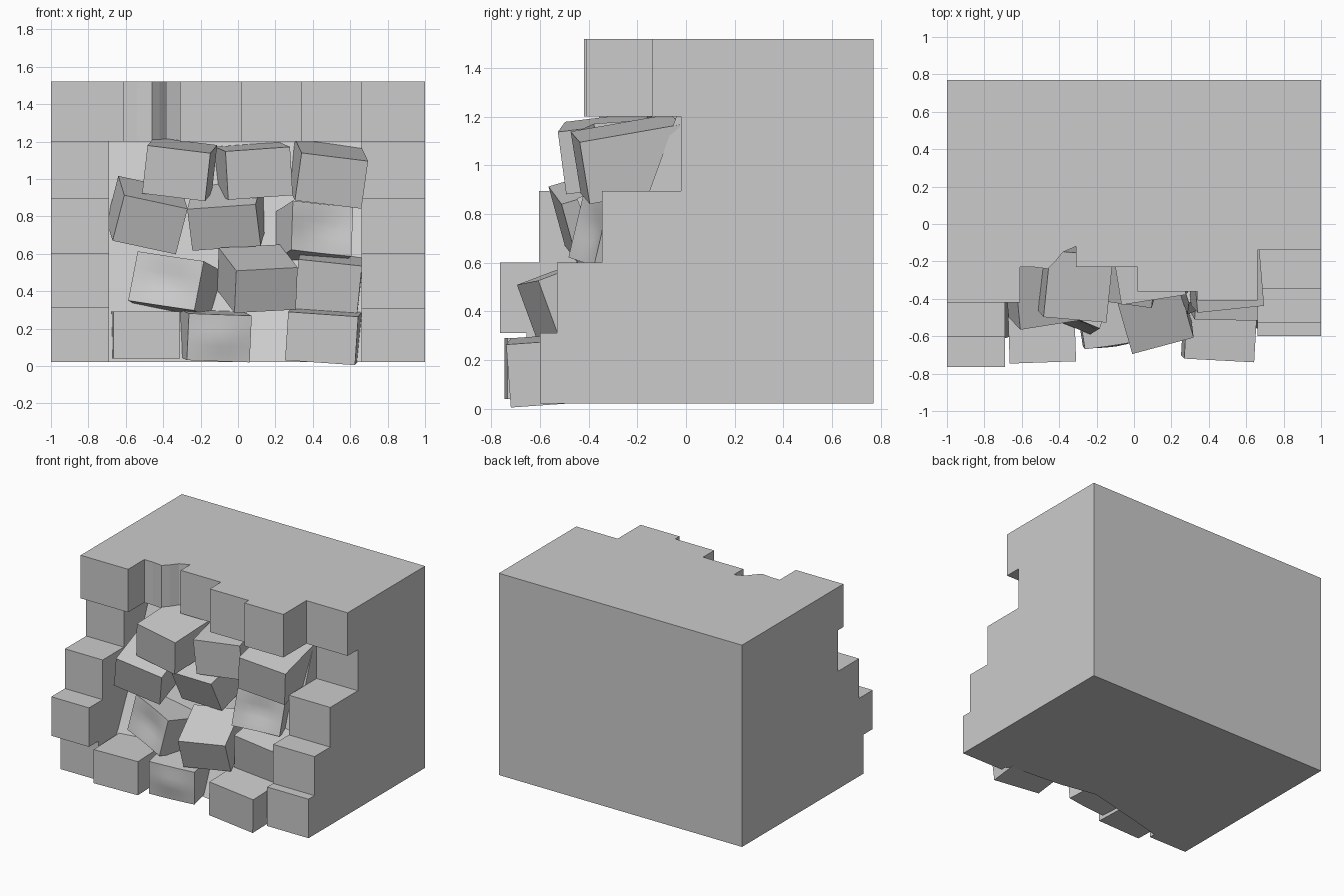
import bpy, bmesh, math
from mathutils import Matrix, Vector, Euler

if "Cube" in bpy.data.objects:
    bpy.data.objects.remove(bpy.data.objects["Cube"])

stone = bpy.data.materials.new("stone_grey")
stone.use_nodes = True
GREY = (0.6, 0.6, 0.6, 1)
stone.diffuse_color = GREY
stone.node_tree.nodes["Principled BSDF"].inputs["Base Color"].default_value = GREY

BACK, INNER, LEFT, RIGHT = 0.77, 0.05, -0.69, 0.66


def finish(name, bm, smooth=False):
    bmesh.ops.recalc_face_normals(bm, faces=bm.faces)
    mesh = bpy.data.meshes.new(name)
    bm.to_mesh(mesh)
    bm.free()
    mesh.materials.append(stone)
    obj = bpy.data.objects.new(name, mesh)
    bpy.context.collection.objects.link(obj)
    if smooth:
        bpy.ops.object.select_all(action="DESELECT")
        obj.select_set(True)
        bpy.context.view_layer.objects.active = obj
        bpy.ops.object.shade_smooth_by_angle(angle=math.radians(35))
    return obj


def slab(name, outline, low, high):
    """Plan outline raised between two heights."""
    bm = bmesh.new()
    face = bm.faces.new([bm.verts.new((x, y, low)) for x, y in outline])
    raised = bmesh.ops.extrude_face_region(bm, geom=[face])["geom"]
    verts = [v for v in raised if isinstance(v, bmesh.types.BMVert)]
    bmesh.ops.translate(bm, verts=verts, vec=(0, 0, high - low))
    return finish(name, bm)


# Wall courses with a column at each end, open in the middle
courses = [(0.02, -0.655, -0.60), (0.31, -0.765, -0.53),
           (0.60, -0.605, -0.345), (0.895, -0.355, -0.02)]
tops = [c[0] for c in courses[1:]] + [1.2]
for i, ((low, yl, yr), high) in enumerate(zip(courses, tops)):
    slab(f"wall_course_{i + 1}",
         [(-1, BACK), (-1, yl), (LEFT, yl), (LEFT, INNER),
          (RIGHT, INNER), (RIGHT, yr), (1, yr), (1, BACK)], low, high)

# Overhanging top course, with one worn block
steps = [(-1, -0.42), (-0.61, -0.42), (-0.61, -0.23), (-0.54, -0.23),
         (-0.46, -0.24), (-0.42, -0.2), (-0.38, -0.15), (-0.31, -0.12),
         (-0.31, -0.23), (0.02, -0.23), (0.02, -0.36), (0.34, -0.36),
         (0.34, -0.41), (RIGHT, -0.41), (RIGHT, -0.14), (1, -0.14)]
slab("top_course", [(-1, BACK)] + steps + [(1, BACK)], 1.2, 1.52)

# Sloping rubble face inside the opening
bm = bmesh.new()
foot = [(LEFT, -0.61), (-0.42, -0.54), (-0.04, -0.45),
        (0.23, -0.5), (0.6, -0.53), (RIGHT, -0.56)]
rings = []
for x, y in foot:
    slope = [(x, y + (-0.04 - y) * t ** 0.8, 0.02 + 1.18 * t)
             for t in (0, 0.25, 0.5, 0.75, 1)]
    pts = slope + [(x, INNER, 1.2), (x, INNER, 0.02)]
    rings.append([bm.verts.new(p) for p in pts])
for a, b in zip(rings, rings[1:]):
    for k in range(len(a)):
        n = (k + 1) % len(a)
        bm.faces.new((a[k], a[n], b[n], b[k]))
bm.faces.new(rings[0])
bm.faces.new(rings[-1])
finish("rubble_slope", bm, True)


def block(name, centre, width, height, turn, hollow=0.0, depth=0.36):
    """Block placed by the middle of its front face; hollow dishes the front."""
    bm = bmesh.new()
    bmesh.ops.create_cube(bm, size=1)
    if hollow:
        bmesh.ops.subdivide_edges(bm, edges=bm.edges, cuts=5, use_grid_fill=True)
        for v in bm.verts:
            if v.co.y < -0.49:
                dish = math.cos(v.co.x * math.pi) * (0.6 + 0.4 * math.cos(v.co.z * math.tau))
                v.co.y += hollow / depth * dish
    bmesh.ops.translate(bm, verts=bm.verts, vec=(0, 0.5, 0))
    bmesh.ops.scale(bm, verts=bm.verts, vec=(width, depth, height))
    spin = Euler([math.radians(a) for a in turn]).to_matrix().to_4x4()
    bmesh.ops.transform(bm, verts=bm.verts, matrix=Matrix.Translation(Vector(centre)) @ spin)
    return finish(name, bm, bool(hollow))


# Loose tumbled blocks: front centre, width, height, turn in degrees
block("bottom_block_right", (-0.487, -0.74, 0.165), 0.355, 0.25, (0, 0, 2))
block("bottom_block_middle", (-0.1, -0.635, 0.15), 0.34, 0.25, (4, 2, 9), -0.02)
block("bottom_block_left", (0.447, -0.72, 0.147), 0.375, 0.26, (4, 4, -3))
block("low_block_right", (-0.385, -0.51, 0.455), 0.38, 0.27, (-10, 8, -20), 0.03)
block("low_block_middle", (0.15, -0.61, 0.405), 0.34, 0.24, (20, -3, 15))
block("low_block_left", (0.48, -0.49, 0.42), 0.34, 0.27, (10, 6, -1))
block("mid_block_right", (-0.47, -0.505, 0.755), 0.35, 0.26, (17, 12, 9))
block("mid_block_middle", (-0.075, -0.38, 0.74), 0.37, 0.24, (22, -4, -8))
block("mid_block_left", (0.45, -0.4, 0.735), 0.34, 0.27, (-12, 6, 18), 0.03)
block("upper_block_right", (-0.33, -0.495, 1.03), 0.34, 0.26, (7, 7, -5))
block("upper_block_middle", (0.113, -0.395, 1.03), 0.35, 0.26, (4, -4, 9))
block("upper_block_left", (0.5, -0.435, 0.99), 0.36, 0.26, (10, 7, 6), depth=0.42)
